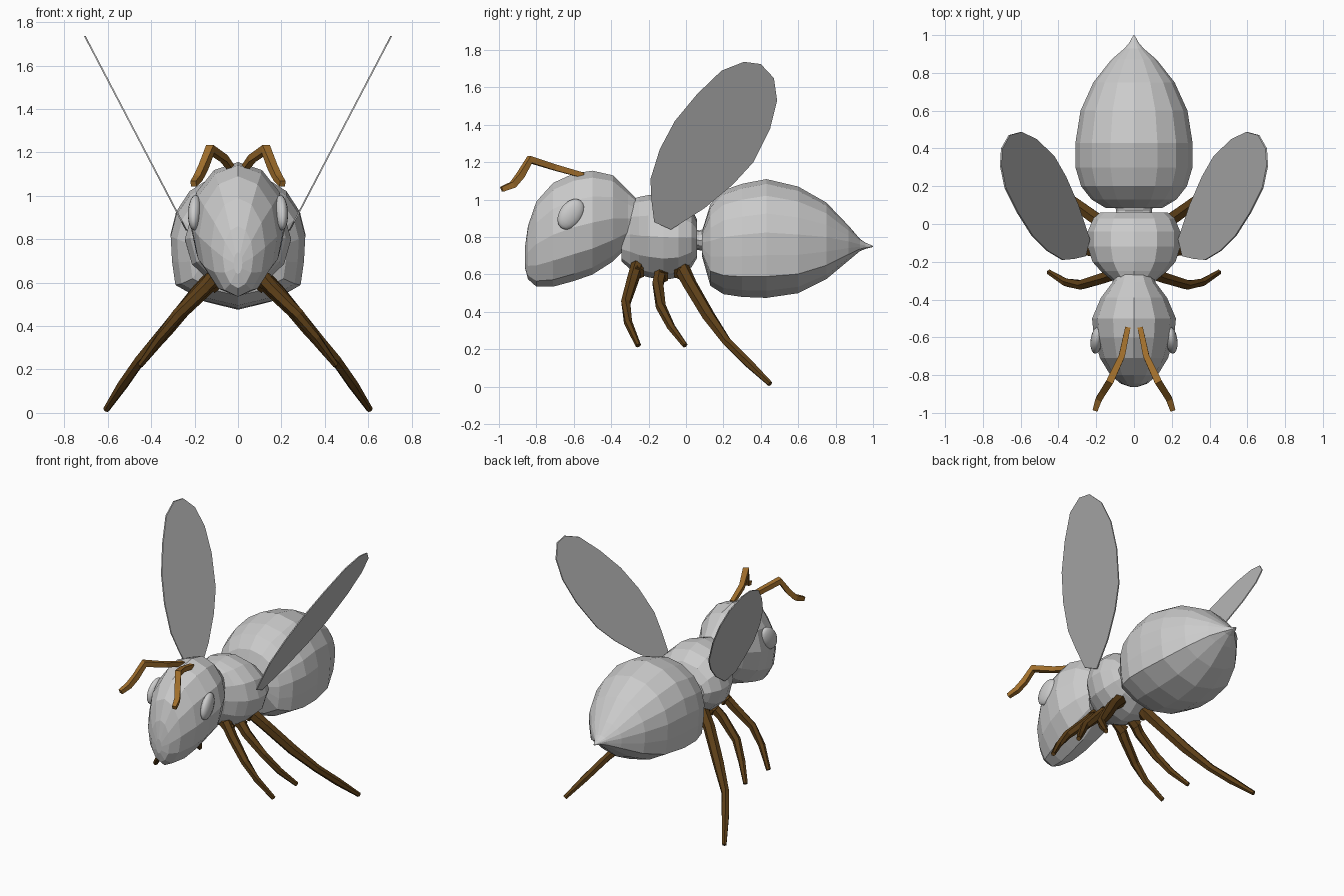
import bpy, bmesh, math
from mathutils import Vector, Matrix


def material(name, rgb):
    m = bpy.data.materials.new(name)
    m.diffuse_color = (*rgb, 1)
    return m


BODY = material("body grey", (0.6, 0.6, 0.6))
WING = material("wing grey", (0.5, 0.5, 0.5))
LEG = material("dark brown", (0.11, 0.05, 0.009))
HORN = material("amber brown", (0.36, 0.16, 0.025))


def finish(name, bm, mat):
    bmesh.ops.recalc_face_normals(bm, faces=bm.faces)
    me = bpy.data.meshes.new(name)
    bm.to_mesh(me)
    bm.free()
    me.materials.append(mat)
    ob = bpy.data.objects.new(name, me)
    bpy.context.collection.objects.link(ob)
    return ob


def skin(name, rings, mat):
    """Closed surface through a list of equally long point rings."""
    bm = bmesh.new()
    loops = [[bm.verts.new(p) for p in r] for r in rings]
    n = len(loops[0])
    for a, b in zip(loops, loops[1:]):
        for i in range(n):
            j = (i + 1) % n
            bm.faces.new((a[i], a[j], b[j], b[i]))
    bm.faces.new(loops[0])
    bm.faces.new(loops[-1])
    return finish(name, bm, mat)


def body(name, section, stations):
    """Loft a unit section (x -1..1, height 0..1) along y."""
    return skin(name, [[(w * x, y, lo + (hi - lo) * h) for x, h in section]
                       for y, lo, hi, w in stations], BODY)


def limb(name, points, widths, mat, sides):
    """Tapered faceted tube along a bent path."""
    pts = [Vector(p) for p in points]
    rings = []
    for i, p in enumerate(pts):
        d = (pts[min(i + 1, len(pts) - 1)] - pts[max(i - 1, 0)]).normalized()
        u = d.cross(Vector((0, 0, 1))).normalized()
        v = u.cross(d)
        r = widths[i] / 2
        angles = [2 * math.pi * (k + 0.5) / sides for k in range(sides)]
        rings.append([p + r * (math.cos(a) * u + math.sin(a) * v) for a in angles])
    return skin(name, rings, mat)


# Cross-sections: round for head and thorax, flat-bellied for the abdomen
ROUND = [(math.sin(math.tau * k / 12), 0.5 + 0.5 * math.cos(math.tau * k / 12))
         for k in range(12)]
half = [(0.4, 0.96), (0.72, 0.86), (0.92, 0.71), (1, 0.55), (0.98, 0.36),
        (0.93, 0.18), (0.5, 0.06)]
BELLY = [(0, 1)] + half + [(0, 0)] + [(-x, h) for x, h in reversed(half)]

# Head, tapering back to the neck
body("head", ROUND, [
    (-0.862, 0.64, 0.74, 0.02), (-0.845, 0.575, 0.86, 0.07),
    (-0.80, 0.535, 0.99, 0.125), (-0.71, 0.535, 1.09, 0.18),
    (-0.60, 0.565, 1.14, 0.212), (-0.50, 0.60, 1.155, 0.222),
    (-0.39, 0.67, 1.13, 0.175), (-0.31, 0.75, 1.05, 0.115),
    (-0.26, 0.80, 1.00, 0.09)])

# Thorax
body("thorax", ROUND, [
    (-0.345, 0.67, 0.93, 0.085), (-0.30, 0.63, 1.00, 0.115),
    (-0.25, 0.60, 1.015, 0.175), (-0.20, 0.585, 1.025, 0.22),
    (-0.12, 0.57, 1.03, 0.245), (-0.04, 0.585, 1.01, 0.245),
    (0.03, 0.64, 0.955, 0.215), (0.06, 0.69, 0.89, 0.18)])

# Narrow waist
body("waist", ROUND, [(0.03, 0.73, 0.85, 0.10), (0.07, 0.73, 0.835, 0.095),
                      (0.12, 0.72, 0.85, 0.105)])

# Abdomen with pointed sting
body("abdomen", BELLY, [
    (0.085, 0.70, 0.83, 0.15), (0.13, 0.54, 0.975, 0.225),
    (0.20, 0.495, 1.05, 0.28), (0.30, 0.48, 1.085, 0.31),
    (0.43, 0.475, 1.11, 0.31), (0.60, 0.50, 1.07, 0.283),
    (0.75, 0.575, 0.985, 0.215), (0.87, 0.675, 0.86, 0.12),
    (0.93, 0.725, 0.79, 0.05), (0.96, 0.737, 0.77, 0.025),
    (1.0, 0.747, 0.753, 0.003)])

# Wing outline as (y, z); the blade leans outward as it rises
OUTLINE = [(-0.08, 0.84), (-0.17, 0.88), (-0.185, 1.0), (-0.19, 1.11),
           (-0.14, 1.27), (-0.06, 1.42), (0.06, 1.565), (0.19, 1.69),
           (0.31, 1.737), (0.40, 1.725), (0.47, 1.65), (0.487, 1.53),
           (0.45, 1.38), (0.36, 1.20), (0.25, 1.08), (0.10, 0.955)]

for side, s in (("right", 1), ("left", -1)):
    # Wing blade
    skin(side + "_wing", [[(s * (0.237 + (z - 0.84) * 0.523 + t), y, z)
                           for y, z in OUTLINE] for t in (-0.004, 0.004)], WING)

    # Bulging oval eye
    bm = bmesh.new()
    bmesh.ops.create_uvsphere(bm, u_segments=16, v_segments=10, radius=1)
    bmesh.ops.transform(bm, verts=bm.verts, matrix=(
        Matrix.Translation((s * 0.198, -0.615, 0.922))
        @ Matrix.Rotation(s * 0.12, 4, 'Z')
        @ Matrix.Rotation(math.radians(-35), 4, 'X')
        @ Matrix.Diagonal((0.032, 0.062, 0.09, 1))))
    eye = finish(side + "_eye", bm, BODY)
    eye.data.shade_smooth()

    # Elbowed antenna
    limb(side + "_antenna",
         [(s * 0.033, -0.55, 1.13), (s * 0.065, -0.70, 1.172),
          (s * 0.128, -0.835, 1.215), (s * 0.160, -0.885, 1.13),
          (s * 0.185, -0.925, 1.08), (s * 0.205, -0.985, 1.055)],
         [0.04, 0.045, 0.054, 0.05, 0.048, 0.038], HORN, 4)

    # Three jointed legs
    legs = {
        "front": [(0.09, -0.26, 0.65), (0.16, -0.285, 0.57), (0.28, -0.322, 0.45),
                  (0.36, -0.31, 0.345), (0.45, -0.255, 0.22)],
        "middle": [(0.09, -0.13, 0.63), (0.17, -0.15, 0.55), (0.29, -0.135, 0.43),
                   (0.37, -0.08, 0.32), (0.45, -0.005, 0.22)],
        "hind": [(0.09, -0.03, 0.65), (0.19, 0.02, 0.55), (0.33, 0.12, 0.38),
                 (0.45, 0.215, 0.245), (0.53, 0.33, 0.13), (0.607, 0.45, 0.015)]}
    for place, path in legs.items():
        thick = [0.07, 0.065, 0.055, 0.045, 0.03]
        if place == "hind":
            thick = [0.085, 0.075, 0.07, 0.052, 0.05, 0.03]
        limb(f"{place}_{side}_leg", [(s * x, y, z) for x, y, z in path],
             thick, LEG, 6)
        # Hip joint where the leg meets the thorax
        x, y, z = path[0]
        limb(f"{place}_{side}_hip", [(s * (x - 0.03), y, z), (s * (x + 0.04), y, z - 0.045)],
             [0.06, 0.08], LEG, 6)
